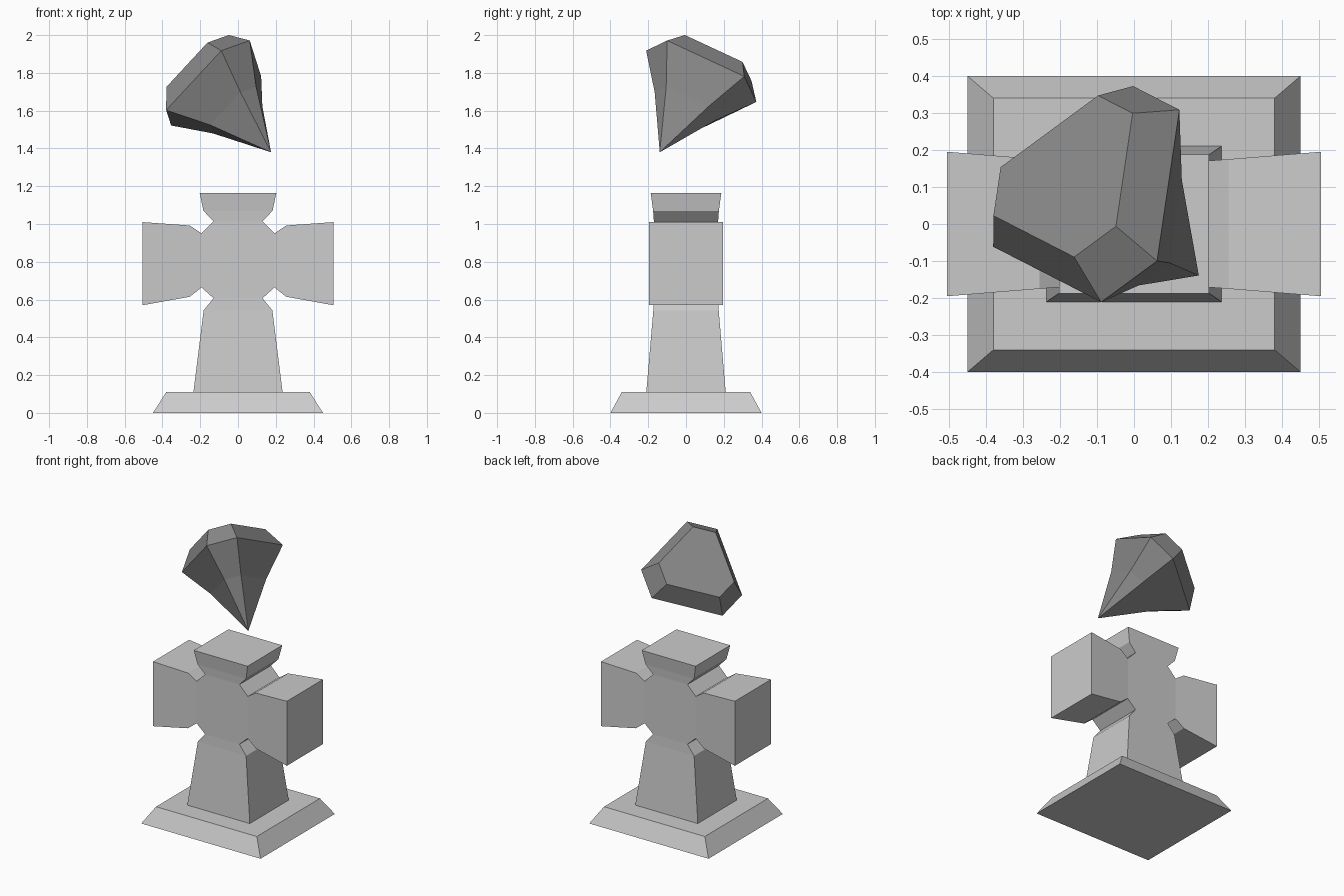
import bpy, bmesh
from math import cos, sin, radians
from mathutils import Vector, Matrix

if "Cube" in bpy.data.objects:
    bpy.data.objects.remove(bpy.data.objects["Cube"])


def finish(bm, name, color=None):
    bmesh.ops.remove_doubles(bm, verts=bm.verts, dist=0.0005)
    bmesh.ops.recalc_face_normals(bm, faces=bm.faces)
    mesh = bpy.data.meshes.new(name)
    bm.to_mesh(mesh)
    bm.free()
    obj = bpy.data.objects.new(name, mesh)
    bpy.context.collection.objects.link(obj)
    if color:
        mat = bpy.data.materials.new(name + "_material")
        mat.diffuse_color = color
        mat.use_nodes = True
        mat.node_tree.nodes["Principled BSDF"].inputs["Base Color"].default_value = mat.diffuse_color
        mesh.materials.append(mat)
    return obj


def loft(bm, rings):
    """Skin a stack of equal-length rings and return their vertices."""
    loops = [[bm.verts.new(p) for p in ring] for ring in rings]
    n = len(loops[0])
    for a, b in zip(loops, loops[1:]):
        for i in range(n):
            j = (i + 1) % n
            bm.faces.new((a[i], a[j], b[j], b[i]))
    return loops


def rect(hx, hy, z):
    return [(-hx, -hy, z), (hx, -hy, z), (hx, hy, z), (-hx, hy, z)]


# Bevelled plinth
bm = bmesh.new()
loops = loft(bm, [rect(0.45, 0.40, 0), rect(0.38, 0.34, 0.11)])
bm.faces.new(loops[0])
bm.faces.new(loops[-1])
finish(bm, "plinth")

# Stone cross: four flared limbs growing out of an octagonal hub
# limb stations outward from the hub: (half width, z, half depth)
foot = [(0.13, 0.607, 0.17), (0.182, 0.543, 0.173), (0.236, 0.11, 0.21)]
head = [(0.13, 1.014, 0.17), (0.183, 1.07, 0.174), (0.203, 1.165, 0.187)]
# arm stations: (x, low z, high z, half depth)
arm = [(0.193, 0.664, 0.95, 0.17), (0.255, 0.615, 0.992, 0.175),
       (0.505, 0.57, 1.01, 0.195)]

bm = bmesh.new()
for limb in (foot, head):
    loops = loft(bm, [rect(w, d, z) for w, z, d in limb])
    bm.faces.new(loops[-1])
for s in (-1, 1):
    loops = loft(bm, [[(s * x, -d, lo), (s * x, d, lo), (s * x, d, hi), (s * x, -d, hi)]
                      for x, lo, hi, d in arm])
    bm.faces.new(loops[-1])

# Hub faces, front and back, and the notch walls between limbs
D = 0.17
hub = [(0.13, 0.607), (0.193, 0.664), (0.193, 0.95), (0.13, 1.014)]
hub += [(-x, z) for x, z in reversed(hub)]
for y in (-D, D):
    bm.faces.new([bm.verts.new((x, y, z)) for x, z in hub])
for i in (0, 2, 4, 6):
    (x0, z0), (x1, z1) = hub[i], hub[i + 1]
    bm.faces.new([bm.verts.new(p) for p in
                  ((x0, -D, z0), (x1, -D, z1), (x1, D, z1), (x0, D, z0))])
finish(bm, "stone_cross")

# Floating cut gem: threefold hexagon rings stacked along a tilted axis
axis = Vector((-0.56, 0.416, 0.716)).normalized()
side = Vector((0.698, 0.707, 0.111))
side = (side - axis * side.dot(axis)).normalized()
up = axis.cross(side)
frame = Matrix((side, up, axis)).transposed()
tip = Vector((0.175, -0.139, 1.38))
angles = [radians(a) for a in (0, 34, 120, 154, 240, 274)]


def gem_ring(r, h):
    return [tip + frame @ Vector((r * cos(a), r * sin(a), h)) for a in angles]


bm = bmesh.new()
loops = loft(bm, [gem_ring(0.183, 0.307), gem_ring(0.333, 0.503), gem_ring(0.249, 0.625)])
bm.faces.new(loops[-1])
point = bm.verts.new(tip)
for i in range(6):
    bm.faces.new((point, loops[0][(i + 1) % 6], loops[0][i]))
finish(bm, "floating_gem", (0.25, 0.25, 0.25, 1))
